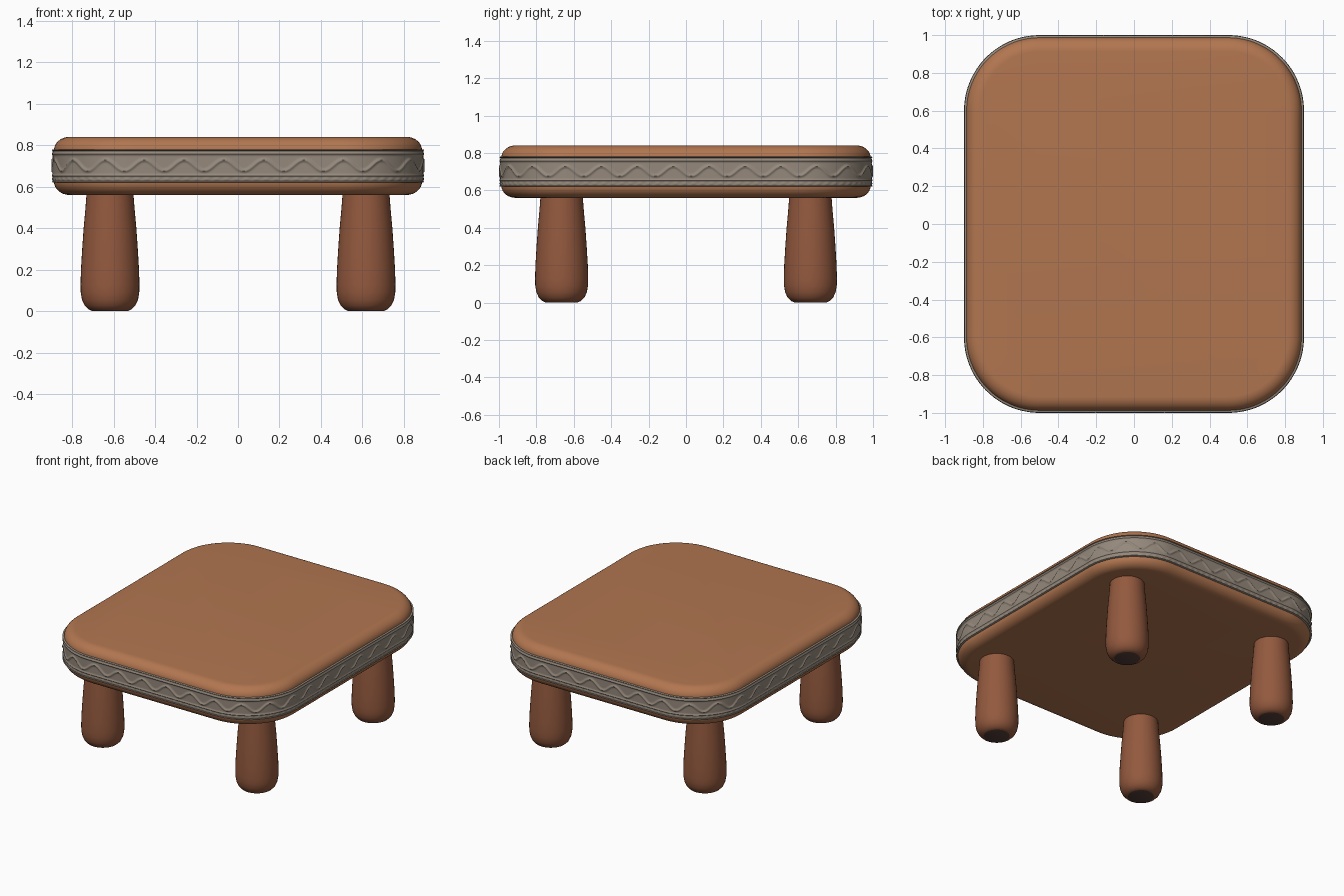
import bpy, bmesh, math

if "Cube" in bpy.data.objects:
    bpy.data.objects.remove(bpy.data.objects["Cube"])


def srgb(r, g, b):
    lin = lambda c: c / 12.92 if c <= 0.04045 else ((c + 0.055) / 1.055) ** 2.4
    return (lin(r / 255), lin(g / 255), lin(b / 255), 1)


def material(name, rgb):
    m = bpy.data.materials.new(name)
    m.diffuse_color = srgb(*rgb)
    m.use_nodes = True
    m.node_tree.nodes["Principled BSDF"].inputs["Base Color"].default_value = m.diffuse_color
    return m


top_wood = material("warm top wood", (178, 118, 80))
leg_wood = material("reddish leg wood", (147, 89, 62))
foot_dark = material("dark foot", (84, 62, 56))
stone = material("carved grey stone", (149, 137, 124))


def loft(name, rings, mats, caps=True):
    """Skin a stack of closed rings, optionally closing both ends."""
    bm = bmesh.new()
    rows = [[bm.verts.new(p) for p in r] for r in rings]
    n = len(rows[0])
    for a, b in zip(rows, rows[1:]):
        for i in range(n):
            j = (i + 1) % n
            bm.faces.new((a[i], a[j], b[j], b[i]))
    if caps:
        bottom = bm.faces.new(rows[0][::-1])
        bottom.material_index = len(mats) - 1
        bm.faces.new(rows[-1])
    for f in bm.faces:
        f.smooth = True
    me = bpy.data.meshes.new(name)
    bm.to_mesh(me)
    bm.free()
    for m in mats:
        me.materials.append(m)
    ob = bpy.data.objects.new(name, me)
    bpy.context.collection.objects.link(ob)
    bpy.ops.object.select_all(action='DESELECT')
    bpy.context.view_layer.objects.active = ob
    ob.select_set(True)
    bpy.ops.object.shade_smooth_by_angle(angle=math.radians(40))
    return ob


CX, CY, R = 0.5, 0.6, 0.4       # corner centres and band corner radius
PERIM = 4 * (CX + CY) + 2 * math.pi * R


def outline(s):
    """Point and outward normal at distance s round the rounded rectangle."""
    corners = [(CX, -CY, -90), (CX, CY, 0), (-CX, CY, 90), (-CX, -CY, 180)]
    sides = [2 * CX, 2 * CY, 2 * CX, 2 * CY]
    arc = math.pi * R / 2
    for (cx, cy, a), side in zip(corners, sides):
        t = math.radians(a)
        if s < side:
            d = side - s
            return (cx + R * math.cos(t) + d * math.sin(t),
                    cy + R * math.sin(t) - d * math.cos(t), math.cos(t), math.sin(t))
        s -= side
        if s < arc:
            t += s / R
            return cx + R * math.cos(t), cy + R * math.sin(t), math.cos(t), math.sin(t)
        s -= arc
    return outline(0)


def ring(count, z, offset):
    pts = []
    for i in range(count):
        s = PERIM * i / count
        x, y, nx, ny = outline(s)
        d = offset(s) if callable(offset) else offset
        pts.append((x + nx * d, y + ny * d, z))
    return pts


# Table top: slab with rounded upper and lower edges
quarter = [i * math.pi / 16 for i in range(9)]
lower = [(0.56 + 0.065 * (1 - math.cos(a)), -0.013 - 0.075 * (1 - math.sin(a))) for a in quarter]
upper = [(1.40 - z, d) for z, d in reversed(lower)]
loft("table_top", [ring(240, z, d) for z, d in lower + upper], [top_wood])

# Carved band: wave relief between raised borders
WAVES = 36


def relief(z):
    def offset(s):
        k = 2 * math.pi * WAVES * s / PERIM
        mid = 0.702 + 0.026 * math.sin(k)
        slope = 0.026 * math.cos(k) * 2 * math.pi * WAVES / PERIM
        d = abs(z - mid) / math.sqrt(1 + slope * slope)
        h = 0.007 * math.exp(-(d / 0.007) ** 2)                  # wave ridge
        for zc in (0.653, 0.757):                                # border lines
            h += 0.005 * math.exp(-((z - zc) / 0.005) ** 2)
        bead = math.sin(k * 4) * 0.5 + 0.5                       # bead row
        h += 0.004 * bead * math.exp(-((z - 0.636) / 0.006) ** 2)
        return h - 0.007
    return offset


ROWS = 36
band = [ring(1080, 0.62, -0.03), ring(1080, 0.62, -0.007), ring(1080, 0.623, -0.002)]
band += [ring(1080, z, relief(z)) for z in (0.627 + 0.146 * i / ROWS for i in range(ROWS + 1))]
band += [ring(1080, 0.777, -0.002), ring(1080, 0.78, -0.007), ring(1080, 0.78, -0.03)]
loft("carved_band", band, [stone], caps=False)

# Legs: bulbous taper, thick near the rounded dark-soled foot
profile = [(0.085, 0), (0.104, 0.009), (0.122, 0.027), (0.135, 0.055), (0.141, 0.09),
           (0.142, 0.13), (0.140, 0.2), (0.134, 0.3), (0.127, 0.4), (0.118, 0.5),
           (0.112, 0.58)]
for sx, side in ((-1, "left"), (1, "right")):
    for sy, end in ((-1, "front"), (1, "back")):
        rings = [[(sx * 0.617 + r * math.cos(a), sy * 0.665 + r * math.sin(a), z)
                  for a in (2 * math.pi * i / 40 for i in range(40))] for r, z in profile]
        loft(f"{end}_{side}_leg", rings, [leg_wood, foot_dark])
